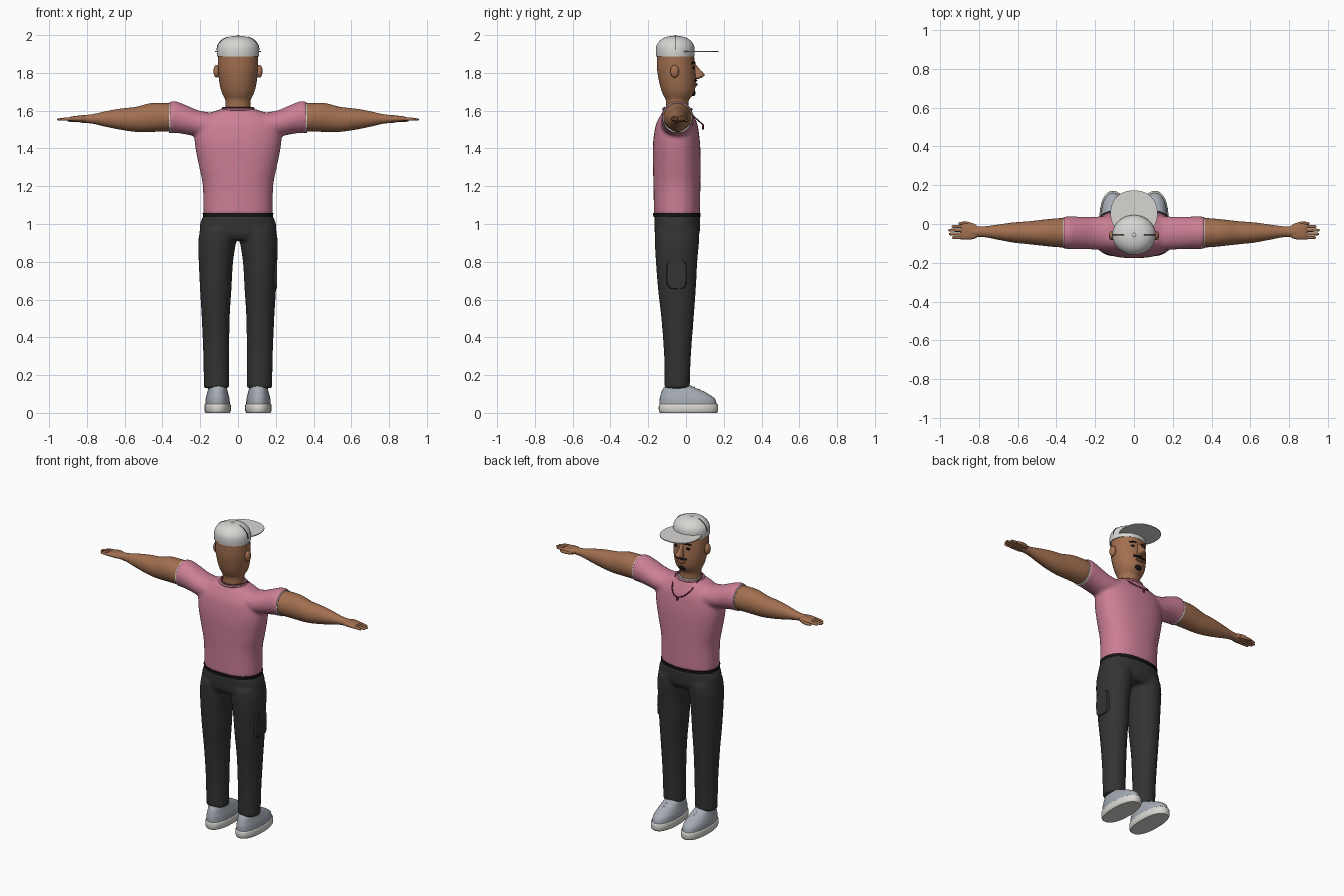
import bpy, bmesh, math
from mathutils import Vector

cube = bpy.data.objects.get("Cube")
if cube:
    bpy.data.objects.remove(cube)


def material(name, r, g, b):
    m = bpy.data.materials.new(name)
    m.use_nodes = True
    m.diffuse_color = (r, g, b, 1)
    node = m.node_tree.nodes["Principled BSDF"]
    node.inputs["Base Color"].default_value = (r, g, b, 1)
    node.inputs["Roughness"].default_value = 0.8
    return m


SKIN = material("brown skin", .36, .16, .08)
PINK = material("pink cotton", .60, .21, .30)
DARK = material("charcoal cloth", .033, .033, .034)
CAP = material("pale grey cap", .68, .67, .65)
GREY = material("blue grey leather", .38, .41, .46)
SOLE = material("off white", .70, .69, .65)
BLACK = material("black hair", .008, .007, .007)
CHAIN = material("dark red chain", .16, .02, .04)
LIP = material("dark lip", .22, .07, .05)


def resample(sections, steps):
    """Smooth the list of cross sections with a Catmull-Rom spline."""
    pts = [Vector(s) for s in sections]
    pts = [pts[0]] + pts + [pts[-1]]
    out = []
    for a, b, c, d in zip(pts, pts[1:], pts[2:], pts[3:]):
        for i in range(steps):
            t = i / steps
            out.append(b + (c - a) * (t / 2) + (a * 2 - b * 5 + c * 4 - d) * (t * t / 2)
                       + (b * 3 - a - c * 3 + d) * (t ** 3 / 2))
    return out + [pts[-1]]


def loft(bm, sections, axis="z", side=1, n=32, steps=4, power=2):
    """Sections: position, centre u, centre v, radius u, radius v."""
    rings = []
    for t, u, v, ru, rv in resample(sections, steps):
        ring = []
        for i in range(n):
            a = math.tau * i / n
            c, s = math.cos(a), math.sin(a)
            p = u + ru * math.copysign(abs(c) ** (2 / power), c)
            q = v + rv * math.copysign(abs(s) ** (2 / power), s)
            ring.append(bm.verts.new((side * p, q, t) if axis == "z" else (side * t, p, q)))
        rings.append(ring)
    for lo, hi in zip(rings, rings[1:]):
        for i in range(n):
            j = (i + 1) % n
            bm.faces.new((lo[i], lo[j], hi[j], hi[i]))
    bm.faces.new(rings[0])
    bm.faces.new(rings[-1])


def finish(name, bm, mat, blend=False):
    bmesh.ops.recalc_face_normals(bm, faces=bm.faces)
    me = bpy.data.meshes.new(name)
    bm.to_mesh(me)
    bm.free()
    me.materials.append(mat)
    ob = bpy.data.objects.new(name, me)
    bpy.context.collection.objects.link(ob)
    bpy.ops.object.select_all(action="DESELECT")
    ob.select_set(True)
    bpy.context.view_layer.objects.active = ob
    bpy.ops.object.shade_smooth_by_angle(angle=math.radians(50))
    if blend:
        mod = ob.modifiers.new("blend", "REMESH")
        mod.mode, mod.voxel_size, mod.use_smooth_shade = "VOXEL", .009, True
        mod = ob.modifiers.new("soften", "SMOOTH")
        mod.factor, mod.iterations = .5, 8
    return ob


def part(name, sections, mat, **kw):
    bm = bmesh.new()
    loft(bm, sections, **kw)
    return finish(name, bm, mat)


def ball(name, centre, radii, mat):
    bm = bmesh.new()
    bmesh.ops.create_uvsphere(bm, u_segments=20, v_segments=12, radius=1)
    bmesh.ops.scale(bm, vec=radii, verts=bm.verts)
    bmesh.ops.translate(bm, vec=centre, verts=bm.verts)
    return finish(name, bm, mat)


def cord(name, points, radius, mat, closed=False):
    cu = bpy.data.curves.new(name, "CURVE")
    cu.dimensions = "3D"
    cu.bevel_depth, cu.bevel_resolution, cu.use_fill_caps = radius, 2, True
    sp = cu.splines.new("POLY")
    sp.points.add(len(points) - 1)
    for sp_pt, p in zip(sp.points, points):
        sp_pt.co = (*p, 1)
    sp.use_cyclic_u = closed
    cu.materials.append(mat)
    ob = bpy.data.objects.new(name, cu)
    bpy.context.collection.objects.link(ob)


# Head and neck
HEAD = [(1.58, 0, -.046, .066, .062), (1.65, 0, -.046, .066, .06), (1.68, 0, -.042, .078, .077),
        (1.71, 0, -.042, .09, .089), (1.76, 0, -.046, .1, .098), (1.82, 0, -.052, .106, .101),
        (1.9, 0, -.056, .105, .098)]
part("head", HEAD, SKIN)


def face_point(x, z, out=0):
    for a, b in zip(HEAD, HEAD[1:]):
        if a[0] <= z <= b[0]:
            _, _, cy, rx, ry = Vector(a).lerp(Vector(b), (z - a[0]) / (b[0] - a[0]))
            return (x, cy + ry * math.sqrt(max(0, 1 - (x / rx) ** 2)) + out, z)


# Face details
part("nose", [(1.768, 0, .053, .014, .012), (1.778, 0, .062, .024, .026), (1.792, 0, .065, .02, .033),
              (1.82, 0, .052, .013, .02), (1.85, 0, .04, .011, .008)], SKIN, n=20)
ball("lips", face_point(0, 1.738, .002), (.028, .01, .009), LIP)
ball("chin_beard", face_point(0, 1.694, -.002), (.024, .012, .017), BLACK)
cord("moustache", [face_point(x / 100, 1.759 - .00002 * (x * x) ** 1.4, .002) for x in range(-4, 5)], .006, BLACK)
for s, label in ((1, "left"), (-1, "right")):
    cord(label + "_brow", [face_point(s * (.02 + i * .01), 1.853 + .004 * math.sin(i), .001)
                           for i in range(5)], .005, BLACK)
    ball(label + "_eye", face_point(s * .04, 1.827, -.002), (.016, .006, .008), BLACK)
    ball(label + "_ear", (s * .114, -.06, 1.808), (.016, .023, .034), SKIN)

# Cap with brim, button and seams
DOME = [(1.888, 0, -.057, .111, .101), (1.92, 0, -.057, .112, .103), (1.95, 0, -.057, .105, .097),
        (1.975, 0, -.057, .083, .077), (1.99, 0, -.057, .052, .048), (1.996, 0, -.057, .012, .011)]
part("cap_dome", DOME, CAP, n=40)
ball("cap_button", (0, -.057, 1.995), (.011, .011, .005), CAP)
part("cap_brim", [(1.911, 0, .055, .121, .118), (1.917, 0, .055, .121, .118)], CAP, n=48, steps=1, power=2.2)
for s in (-1, 1):
    cord("cap_seam", [(s * d[3], -.057, d[0]) for d in resample(DOME[1:5], 4)], .0025, BLACK)

# Shirt: torso and sleeves blended together
bm = bmesh.new()
loft(bm, [(1.05, 0, -.048, .184, .122), (1.2, 0, -.048, .186, .124), (1.3, 0, -.049, .205, .126),
          (1.4, 0, -.05, .225, .126), (1.47, 0, -.05, .23, .12), (1.53, 0, -.049, .215, .109),
          (1.58, 0, -.047, .165, .085), (1.61, 0, -.046, .085, .07)], n=48, power=2.3)
for s in (-1, 1):
    loft(bm, [(.1, -.048, 1.525, .09, .06), (.2, -.047, 1.53, .085, .069), (.27, -.046, 1.55, .084, .077),
              (.33, -.045, 1.566, .084, .084), (.366, -.045, 1.564, .083, .083)], axis="x", side=s)
finish("shirt", bm, PINK, blend=True)
part("undershirt_collar", [(1.585, 0, -.045, .078, .074), (1.616, 0, -.046, .071, .067)], SOLE, steps=1)
cord("shirt_collar", [(.084 * math.sin(a), -.046 + .076 * math.cos(a), 1.607)
                      for a in (math.tau * i / 40 for i in range(40))], .006, PINK, True)

# Necklace
loop = [math.tau * i / 48 for i in range(48)]
cord("necklace", [(.08 * math.sin(a), -.012 + .104 * math.cos(a), 1.616 - .092 * max(0, math.cos(a)))
                  for a in loop], .0035, CHAIN, True)
ball("pendant", (0, .09, 1.512), (.009, .005, .014), CHAIN)

# Trousers: hips and legs blended together
bm = bmesh.new()
loft(bm, [(.915, 0, -.047, .175, .1), (.95, 0, -.047, .2, .118), (1, 0, -.046, .201, .121),
          (1.045, 0, -.047, .184, .121)], n=48, power=2.3)
for s in (-1, 1):
    loft(bm, [(.13, .113, -.047, .068, .067), (.3, .115, -.045, .069, .071), (.5, .118, -.045, .074, .086),
              (.65, .118, -.048, .083, .1), (.8, .117, -.05, .091, .11), (.9, .111, -.048, .1, .117),
              (.97, .105, -.047, .096, .117)], side=s)
finish("trousers", bm, DARK, blend=True)
part("belt", [(1.038, 0, -.048, .185, .125), (1.057, 0, -.048, .187, .126)], BLACK, steps=1, n=48, power=2.3)
part("cargo_pocket", [(.185, -.05, .735, .056, .083), (.207, -.05, .735, .05, .076)], DARK,
     axis="x", steps=1, power=4)

for s, label in ((1, "left"), (-1, "right")):
    # Sleeve lining, arm and hand
    part(label + "_sleeve_lining", [(.35, -.045, 1.563, .079, .08), (.3665, -.045, 1.563, .079, .08)],
         SOLE, axis="x", side=s, steps=1)
    part(label + "_arm", [(.3, -.045, 1.565, .074, .074), (.38, -.045, 1.565, .075, .075),
                          (.46, -.045, 1.564, .068, .076), (.54, -.045, 1.554, .059, .066),
                          (.62, -.044, 1.555, .052, .056), (.7, -.042, 1.556, .039, .041),
                          (.77, -.04, 1.556, .028, .025), (.84, -.04, 1.556, .026, .019)],
         SKIN, axis="x", side=s)
    part(label + "_palm", [(.8, -.04, 1.556, .024, .016), (.83, -.038, 1.557, .04, .017),
                           (.87, -.039, 1.557, .041, .014), (.892, -.041, 1.556, .037, .009)],
         SKIN, axis="x", side=s, power=2.6)
    for i, tip in enumerate((.94, .957, .953, .938)):
        y = -.013 - .019 * i
        part(label + "_finger", [(.87, y, 1.556, .009, .01), (.92, y, 1.555, .008, .008),
                                 (tip - .006, y, 1.553, .007, .006), (tip, y, 1.553, .002, .002)],
             SKIN, axis="x", side=s, n=12, steps=2)
    part(label + "_thumb", [(.82, -.012, 1.552, .012, .011), (.86, .002, 1.549, .01, .01),
                            (.898, .003, 1.549, .007, .007), (.904, .003, 1.549, .002, .002)],
         SKIN, axis="x", side=s, n=12, steps=2)

    # Shoe
    part(label + "_sole", [(0, .108, .013, .064, .15), (.012, .108, .013, .07, .157), (.04, .108, .013, .07, .157),
                           (.047, .108, .013, .066, .153)], SOLE, side=s, steps=2, power=2.3)
    part(label + "_shoe", [(.045, .108, .011, .065, .151), (.075, .108, .007, .063, .146),
                           (.1, .108, -.007, .057, .126), (.12, .108, -.023, .052, .103),
                           (.14, .108, -.04, .047, .073), (.155, .108, -.047, .04, .055)],
         GREY, side=s, power=2.2)
    for y, z in ((.045, .135), (.07, .124), (.093, .111)):
        cord(label + "_lace", [(s * .108 + d, y - abs(d) * .3, z - abs(d) * .35) for d in (-.025, 0, .025)],
             .004, SOLE)
